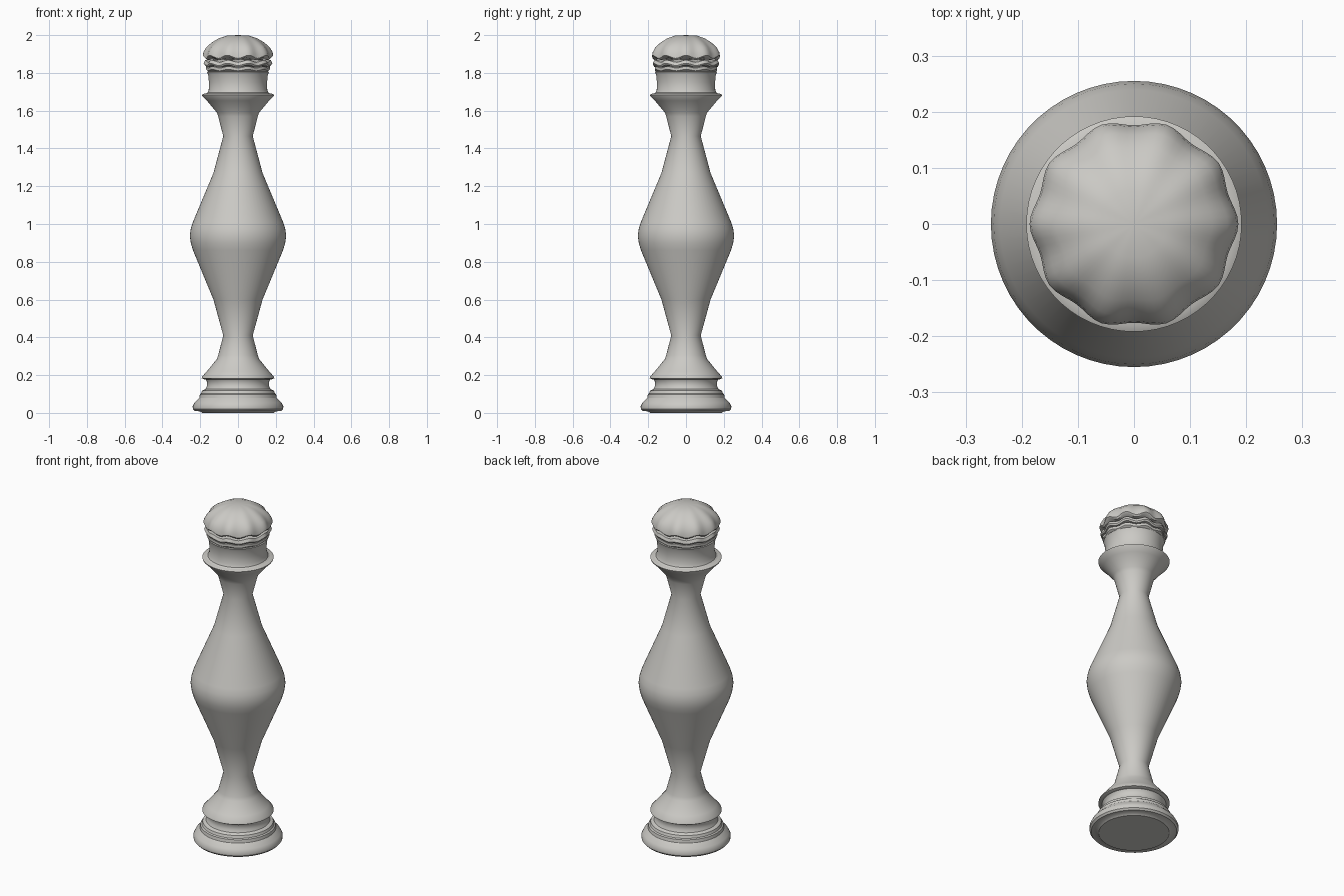
import bpy, bmesh, math

stone = bpy.data.materials.new("warm grey")
stone.diffuse_color = (0.6, 0.59, 0.56, 1)


def lathe(name, rings, seg=40, sharp=35):
    """Spin (radius, z, radius wave, z wave) rings; waves make ten scallops."""
    bm = bmesh.new()
    loops = []
    for ring in rings:
        r, z, wr, wz = (tuple(ring) + (0, 0))[:4]
        if r == 0:
            loops.append([bm.verts.new((0, 0, z))])
            continue
        loop = []
        for i in range(seg):
            a = 2 * math.pi * i / seg
            w = math.cos(10 * a)
            rr = r + wr * w
            loop.append(bm.verts.new((rr * math.cos(a), rr * math.sin(a), z + wz * w)))
        loops.append(loop)
    for lo, hi in zip(loops, loops[1:]):
        for i in range(seg):
            j = (i + 1) % seg
            if len(lo) == 1:
                bm.faces.new((lo[0], hi[j], hi[i]))
            elif len(hi) == 1:
                bm.faces.new((lo[i], lo[j], hi[0]))
            else:
                bm.faces.new((lo[i], lo[j], hi[j], hi[i]))
    me = bpy.data.meshes.new(name)
    bm.to_mesh(me)
    bm.free()
    me.materials.append(stone)
    ob = bpy.data.objects.new(name, me)
    bpy.context.collection.objects.link(ob)
    bpy.context.view_layer.objects.active = ob
    ob.select_set(True)
    bpy.ops.object.shade_smooth_by_angle(angle=math.radians(sharp))
    ob.select_set(False)
    return ob


# Stepped foot
lathe("foot", [(0, 0), (0.19, 0), (0.2, 0.008), (0.23, 0.01), (0.239, 0.02), (0.24, 0.035),
               (0.23, 0.055), (0.205, 0.08), (0.202, 0.098), (0.195, 0.103), (0.19, 0.118),
               (0.172, 0.126), (0.165, 0.14), (0.164, 0.165), (0.172, 0.178), (0.19, 0.182)], 60)

# Turned shaft with flared lips at both ends
lathe("shaft", [(0, 0.178), (0.18, 0.178), (0.192, 0.183), (0.19, 0.192), (0.165, 0.22), (0.112, 0.285),
                (0.105, 0.305), (0.078, 0.41), (0.13, 0.6), (0.239, 0.862), (0.25, 0.9),
                (0.255, 0.938), (0.25, 0.975), (0.239, 1.01), (0.13, 1.27), (0.078, 1.465),
                (0.105, 1.57), (0.112, 1.59), (0.165, 1.653), (0.19, 1.678), (0.192, 1.684),
                (0.18, 1.69), (0, 1.69)], 60)

# Neck under the cap
lathe("neck", [(0.175, 1.688), (0.162, 1.695), (0.155, 1.71), (0.154, 1.75), (0.158, 1.79),
               (0.164, 1.805), (0.1, 1.83)], 60)

# Scalloped cap: two wavy collars and a ribbed dome
lathe("lower_collar", [(0.13, 1.8), (0.157, 1.806, 0.002, 0.003), (0.167, 1.815, 0.003, 0.004),
                       (0.167, 1.83, 0.003, 0.004), (0.12, 1.84)], 80)
lathe("upper_collar", [(0.13, 1.832), (0.172, 1.836, 0.004, 0.006), (0.177, 1.845, 0.005, 0.006),
                       (0.17, 1.862, 0.004, 0.006), (0.12, 1.87)], 80)
lathe("dome", [(0.13, 1.872), (0.172, 1.876, 0.004, 0.008), (0.181, 1.885, 0.005, 0.008),
               (0.178, 1.905, 0.005, 0.005), (0.163, 1.935, 0.004, 0.002), (0.137, 1.96, 0.003),
               (0.1, 1.983, 0.002), (0.06, 1.997, 0.001), (0, 2.0)], 80)
